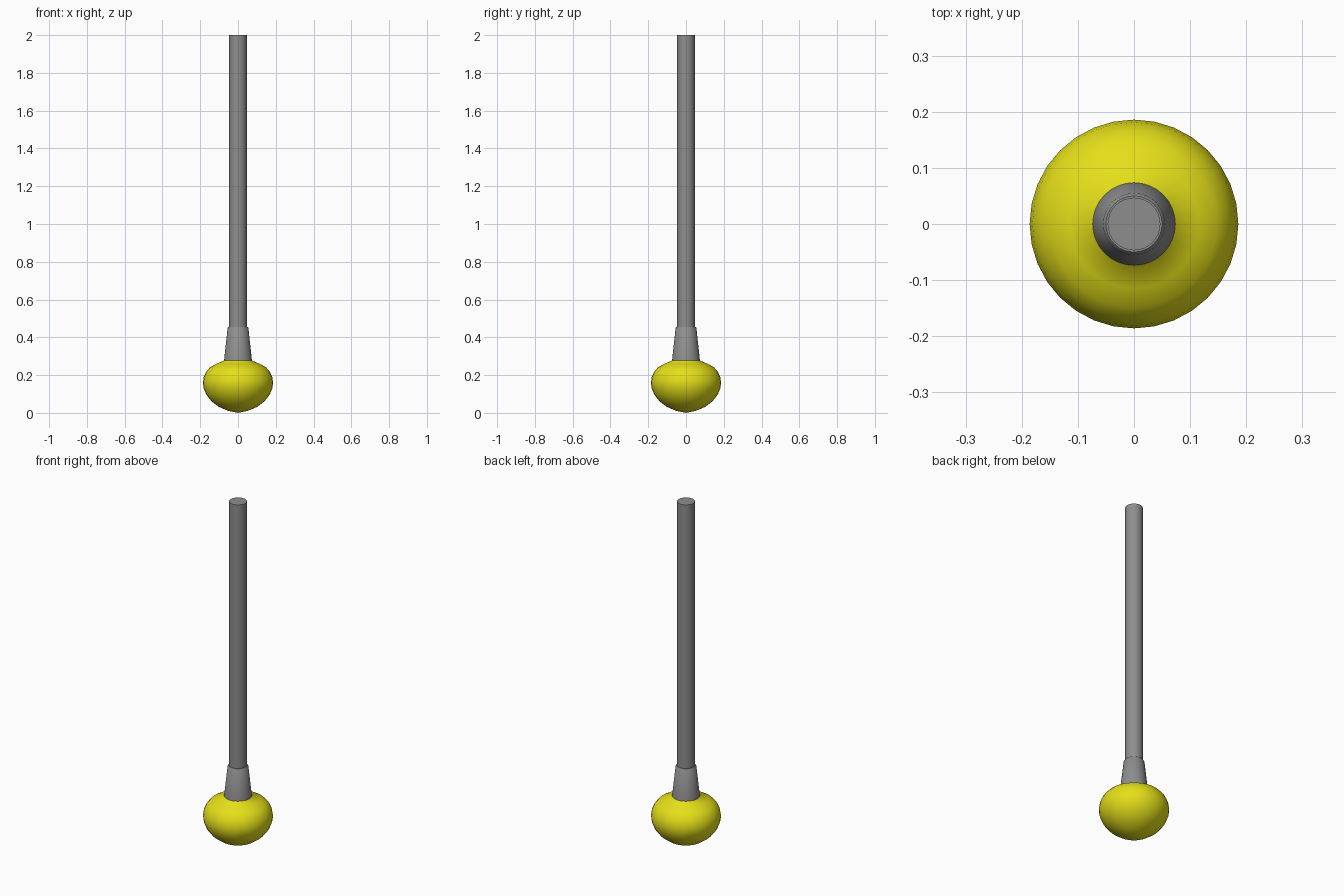
import bpy, bmesh, math

if "Cube" in bpy.data.objects:
    bpy.data.objects.remove(bpy.data.objects["Cube"])


def material(name, rgb):
    m = bpy.data.materials.new(name)
    m.diffuse_color = (*rgb, 1)
    m.use_nodes = True
    m.node_tree.nodes["Principled BSDF"].inputs["Base Color"].default_value = m.diffuse_color
    return m


def lathe(name, profile, mat, sides=32, angle=40):
    """Revolve (radius, height) points round z; the ends are capped or closed at a point."""
    bm = bmesh.new()
    rings = []
    for r, z in profile:
        if r == 0:
            rings.append([bm.verts.new((0, 0, z))] * sides)
        else:
            rings.append([bm.verts.new((r * math.cos(math.tau * i / sides),
                                        r * math.sin(math.tau * i / sides), z))
                          for i in range(sides)])
    for a, b in zip(rings, rings[1:]):
        for i in range(sides):
            j = (i + 1) % sides
            bm.faces.new(list(dict.fromkeys((a[i], a[j], b[j], b[i]))))
    for ring, (r, z) in zip((rings[0], rings[-1]), (profile[0], profile[-1])):
        if r:
            bm.faces.new(ring)
    bmesh.ops.recalc_face_normals(bm, faces=bm.faces)
    me = bpy.data.meshes.new(name)
    bm.to_mesh(me)
    bm.free()
    me.materials.append(mat)
    ob = bpy.data.objects.new(name, me)
    bpy.context.collection.objects.link(ob)
    bpy.ops.object.select_all(action='DESELECT')
    ob.select_set(True)
    bpy.context.view_layer.objects.active = ob
    bpy.ops.object.shade_smooth_by_angle(angle=math.radians(angle))
    return ob


grey = material("grey metal", (0.27, 0.27, 0.27))
yellow = material("yellow", (0.78, 0.74, 0.01))

# rounded bulb, with its neck running up inside the collar
lathe("bulb", [(0, 0), (0.05, 0.01), (0.10, 0.031), (0.14, 0.061), (0.168, 0.097),
               (0.182, 0.132), (0.186, 0.16), (0.181, 0.191), (0.168, 0.219),
               (0.148, 0.241), (0.115, 0.26), (0.074, 0.277), (0.045, 0.34)],
      yellow, angle=60)

# tapered collar with a small bevel at the top
lathe("collar", [(0.074, 0.275), (0.055, 0.45), (0.05, 0.456)], grey)

# straight pole
lathe("pole", [(0.047, 0.40), (0.047, 2.0)], grey)
